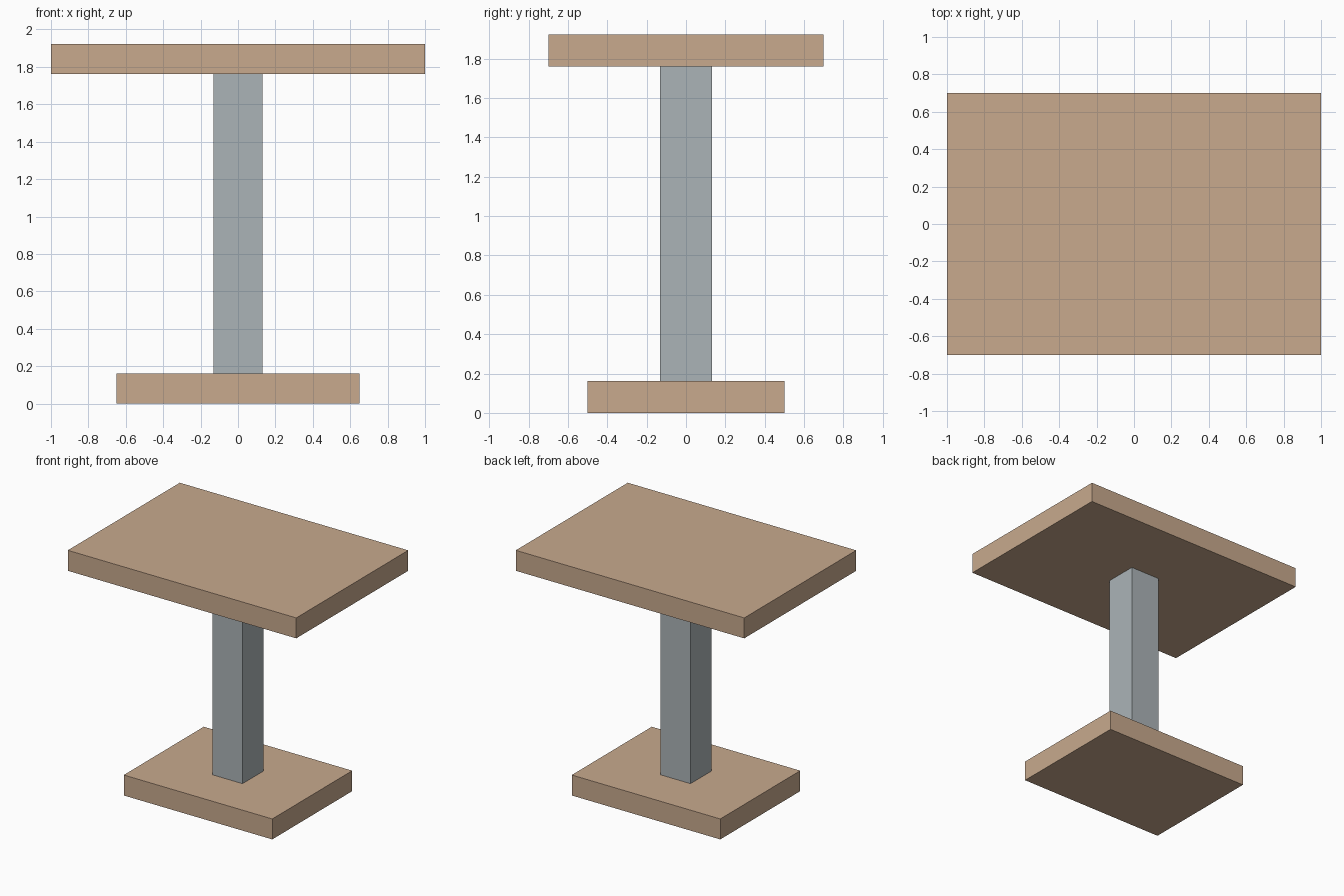
import bpy

cube = bpy.data.objects.get("Cube")
if cube:
    bpy.data.objects.remove(cube, do_unlink=True)


def material(name, colour):
    mat = bpy.data.materials.new(name)
    mat.use_nodes = True
    mat.diffuse_color = colour
    for node in mat.node_tree.nodes:
        if node.type == "BSDF_PRINCIPLED":
            node.inputs["Base Color"].default_value = colour
    return mat


def block(name, width, depth, bottom, top, mat):
    """Flat-faced box centred on the vertical axis between two heights."""
    bpy.ops.mesh.primitive_cube_add(size=1, location=(0, 0, (bottom + top) / 2))
    obj = bpy.context.object
    obj.name = name
    obj.scale = (width, depth, top - bottom)
    bpy.ops.object.transform_apply(location=False, rotation=False, scale=True)
    obj.data.materials.append(mat)
    return obj


wood = material("light wood", (0.58, 0.40, 0.27, 1))
metal = material("grey metal", (0.41, 0.455, 0.475, 1))

SLAB = 0.162     # thickness of base and top
HEIGHT = 1.923   # overall height

# Foot, square column and table top
block("base", 1.30, 1.00, 0, SLAB, wood)
block("column", 0.264, 0.264, SLAB, HEIGHT - SLAB, metal)
block("table_top", 2.00, 1.40, HEIGHT - SLAB, HEIGHT, wood)
